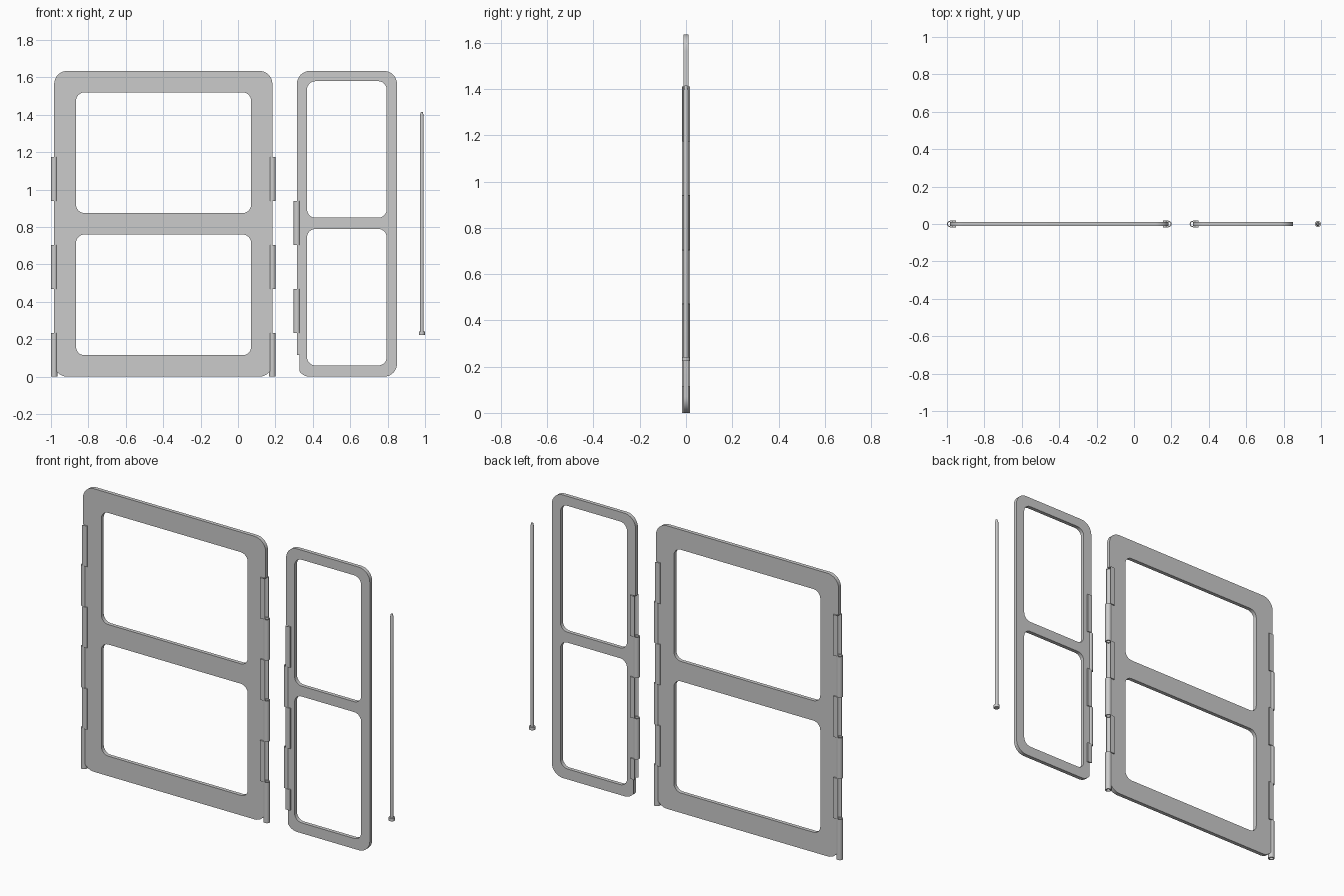
import bpy, bmesh
from math import sin, cos, pi, radians

if "Cube" in bpy.data.objects:
    bpy.data.objects.remove(bpy.data.objects["Cube"])

R = 0.0172        # hinge knuckle radius
HOLE = 0.0115     # hinge pin hole radius
HALF = 0.011      # half panel thickness
SEG = 32


def finish(name, bm):
    bmesh.ops.recalc_face_normals(bm, faces=bm.faces[:])
    me = bpy.data.meshes.new(name)
    bm.to_mesh(me)
    bm.free()
    ob = bpy.data.objects.new(name, me)
    bpy.context.collection.objects.link(ob)
    smooth(ob)
    return ob


def select(ob):
    bpy.ops.object.select_all(action='DESELECT')
    ob.select_set(True)
    bpy.context.view_layer.objects.active = ob


def smooth(ob):
    select(ob)
    bpy.ops.object.shade_smooth_by_angle(angle=radians(35))


def lathe(name, x, profile, closed=False):
    """Revolve (radius, z) points around the vertical line at x."""
    bm = bmesh.new()
    rings = [[bm.verts.new((x + r * cos(2 * pi * i / SEG), r * sin(2 * pi * i / SEG), z))
              for i in range(SEG)] for r, z in profile]
    pairs = list(zip(rings, rings[1:] + rings[:1]))
    for a, b in (pairs if closed else pairs[:-1]):
        for i in range(SEG):
            j = (i + 1) % SEG
            bm.faces.new((a[i], a[j], b[j], b[i]))
    if not closed:
        bm.faces.new(rings[0])
        bm.faces.new(rings[-1])
    return finish(name, bm)


def rounded_rect(x0, x1, z0, z1, r, n=8):
    pts = []
    for k, (cx, cz) in enumerate(((x1 - r, z1 - r), (x0 + r, z1 - r),
                                  (x0 + r, z0 + r), (x1 - r, z0 + r))):
        for i in range(n + 1):
            a = pi / 2 * (k + i / n)
            pts.append((cx + r * cos(a), cz + r * sin(a)))
    return pts


def panel(name, outer, windows):
    """Flat frame: filled outline with window holes, given thickness."""
    cu = bpy.data.curves.new(name, 'CURVE')
    cu.dimensions = '2D'
    cu.fill_mode = 'BOTH'
    cu.extrude = HALF
    for pts in [outer] + windows:
        sp = cu.splines.new('POLY')
        sp.points.add(len(pts) - 1)
        for p, (x, z) in zip(sp.points, pts):
            p.co = (x, z, 0, 1)
        sp.use_cyclic_u = True
    ob = bpy.data.objects.new(name, cu)
    bpy.context.collection.objects.link(ob)
    ob.rotation_euler.x = pi / 2
    select(ob)
    bpy.ops.object.convert(target='MESH')
    ob = bpy.context.object
    bpy.ops.object.transform_apply(rotation=True)
    bm = bmesh.new()
    bm.from_mesh(ob.data)
    bmesh.ops.remove_doubles(bm, verts=bm.verts[:], dist=1e-5)
    bmesh.ops.recalc_face_normals(bm, faces=bm.faces[:])
    bm.to_mesh(ob.data)
    bm.free()
    return ob


def cup(name, x, d, z0, z1):
    """Thickened edge block with a concave channel for the mating knuckle."""
    h, w = R + 0.001, 0.03
    pts = [(x, -h), (x + d * w, -h), (x + d * w, h), (x, h)]
    for i in range(17):
        a = pi / 2 - pi * i / 16
        pts.append((x + d * R * cos(a), R * sin(a)))
    bm = bmesh.new()
    face = bm.faces.new([bm.verts.new((px, py, z0)) for px, py in pts])
    ext = bmesh.ops.extrude_face_region(bm, geom=[face], use_keep_orig=True)
    top = [v for v in ext['geom'] if isinstance(v, bmesh.types.BMVert)]
    bmesh.ops.translate(bm, verts=top, vec=(0, 0, z1 - z0))
    finish(name, bm)


def hinge(body, label, x, d, top, knuckles, cups):
    # round channel cut into the panel edge
    cutter = lathe(label + "_cutter", x, [(R, -0.02), (R, top)])
    cutter.hide_render = True
    mod = body.modifiers.new("channel", 'BOOLEAN')
    mod.operation = 'DIFFERENCE'
    mod.solver = 'EXACT'
    mod.object = cutter
    select(body)
    bpy.ops.object.modifier_apply(modifier=mod.name)
    bpy.data.objects.remove(cutter)
    for i, (a, b) in enumerate(knuckles):
        lathe(f"{label}_knuckle_{i}", x, [(HOLE, a), (R, a), (R, b), (HOLE, b)], True)
    for i, (a, b) in enumerate(cups):
        cup(f"{label}_cup_{i}", x, d, a, b)


S = 0.235  # knuckle spacing
H = 1.635  # panel height

# wide panel with hinges on both sides
wide = panel("wide_panel", rounded_rect(-0.983, 0.184, 0, H, 0.07),
             [rounded_rect(-0.866, 0.07, a, b, 0.045) for a, b in ((0.115, 0.76), (0.875, 1.52))])
even = [(k * S, (k + 1) * S) for k in (0, 2, 4)]
odd = [(k * S, (k + 1) * S) for k in (1, 3, 5)]
hinge(wide, "wide_left", -0.983, 1, 6 * S, even, odd)
hinge(wide, "wide_right", 0.184, -1, 6 * S, even, odd)
smooth(wide)

# narrow panel with a hinge on its left side
narrow = panel("narrow_panel", rounded_rect(0.315, 0.85, 0, H, 0.07),
               [rounded_rect(0.369, 0.795, a, b, 0.045) for a, b in ((0.06, 0.79), (0.85, 1.58))])
hinge(narrow, "narrow_left", 0.315, 1, 5 * S, odd[:2],
      [(0.115, S), (2 * S, 3 * S), (4 * S, 5 * S)])
smooth(narrow)

# loose hinge pin with a head at the bottom and a tapered tip
lathe("hinge_pin", 0.983, [(0.0165, 0.224), (0.0165, 0.241), (0.01, 0.241),
                           (0.01, 1.395), (0.005, 1.416)])
